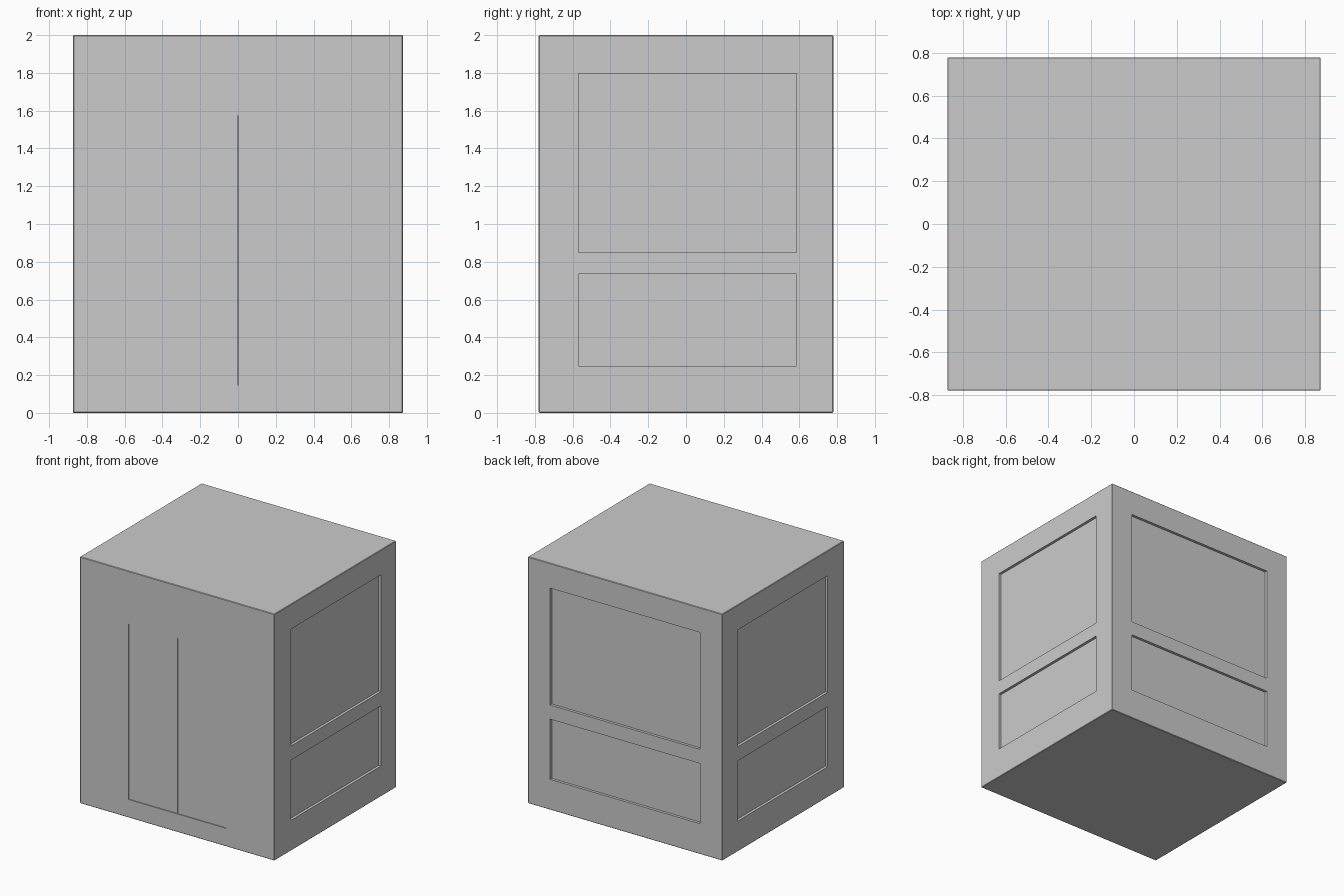
import bpy

if "Cube" in bpy.data.objects:
    bpy.data.objects.remove(bpy.data.objects["Cube"])

HX, HY, H = 0.873, 0.78, 2.0      # half width, half depth, height
PANEL_DEPTH = 0.022
DOOR_RECESS = 0.007


def box(name, lo, hi):
    """Box spanning two opposite corners."""
    size = [b - a for a, b in zip(lo, hi)]
    mid = [(a + b) / 2 for a, b in zip(lo, hi)]
    bpy.ops.mesh.primitive_cube_add(size=1, location=mid)
    ob = bpy.context.object
    ob.name = name
    ob.scale = size
    bpy.ops.object.transform_apply(location=False, rotation=False, scale=True)
    return ob


def apply_modifier(ob, mod):
    bpy.context.view_layer.objects.active = ob
    bpy.ops.object.modifier_apply(modifier=mod.name)


def carve(target, lo, hi):
    """Cut a box-shaped recess out of the target."""
    cutter = box("recess_cutter", lo, hi)
    cutter.hide_render = True
    mod = target.modifiers.new("recess", 'BOOLEAN')
    mod.operation = 'DIFFERENCE'
    mod.solver = 'EXACT'
    mod.object = cutter
    apply_modifier(target, mod)
    bpy.data.objects.remove(cutter)


# Car body with a fine softened edge
body = box("lift_car_body", (-HX, -HY, 0), (HX, HY, H))
bevel = body.modifiers.new("edge", 'BEVEL')
bevel.width = 0.004
bevel.segments = 1
apply_modifier(body, bevel)

# Recessed lower and upper panels on both sides and the back
for z0, z1 in ((0.247, 0.735), (0.85, 1.798)):
    for s in (-1, 1):
        inner, outer = s * (HX - PANEL_DEPTH), s * (HX + 0.1)
        carve(body, (min(inner, outer), -0.57, z0), (max(inner, outer), 0.585, z1))
    carve(body, (-0.674, HY - PANEL_DEPTH, z0), (0.674, HY + 0.1, z1))

# Doorway and the two sliding door leaves
carve(body, (-0.437, -HY - 0.1, 0.147), (0.437, -HY + 0.03, 1.572))
for side, x0, x1 in (("left", -0.437, -0.002), ("right", 0.002, 0.437)):
    box(side + "_door", (x0, -HY + DOOR_RECESS, 0.147), (x1, -HY + 0.03, 1.572))
